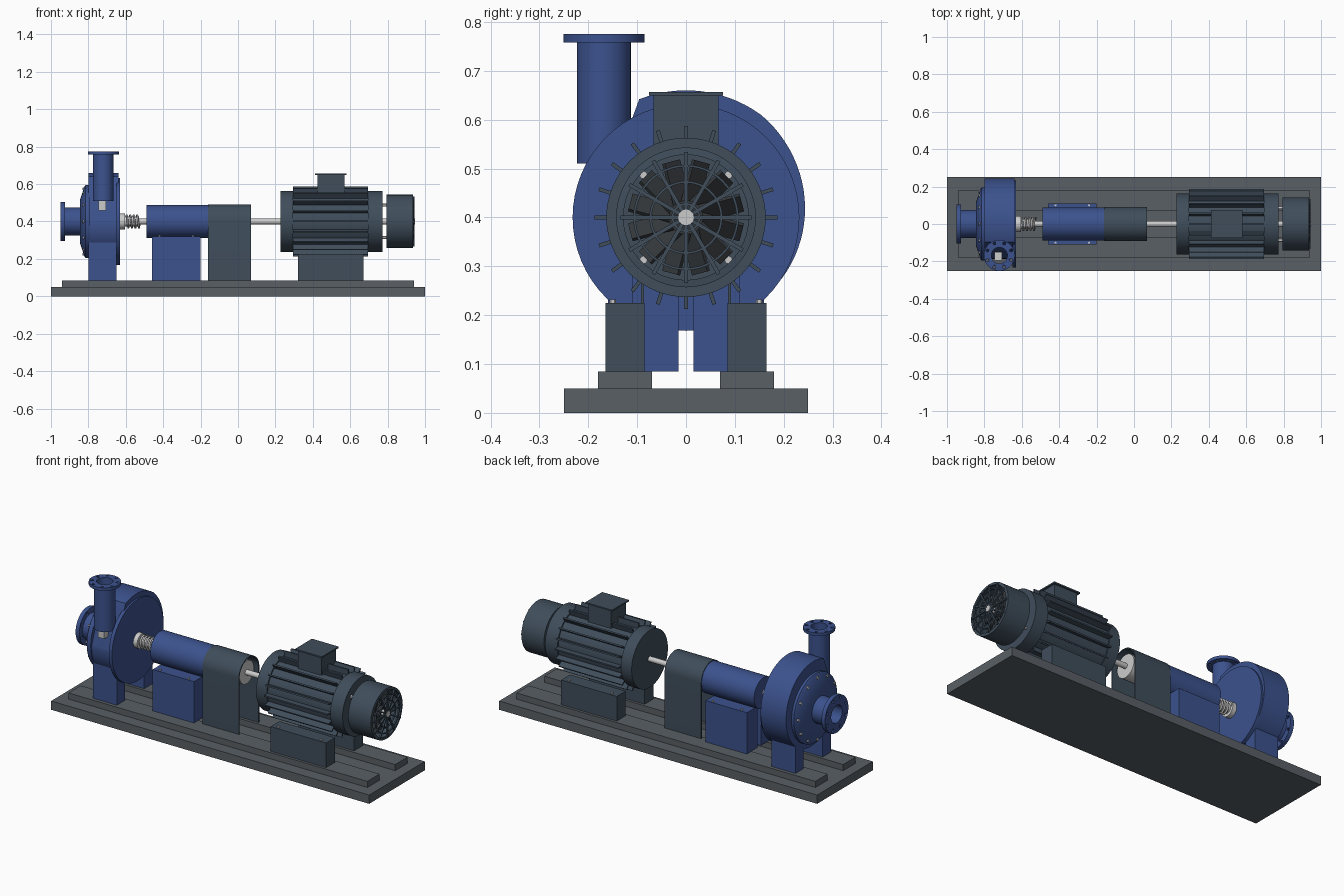
import bpy, bmesh
from math import pi, cos, sin, radians
from mathutils import Matrix, Vector

if "Cube" in bpy.data.objects:
    bpy.data.objects.remove(bpy.data.objects["Cube"])

AZ = 0.40                       # height of the shaft line


def mat(name, c):
    m = bpy.data.materials.new(name)
    m.diffuse_color = (*c, 1)
    m.use_nodes = True
    m.node_tree.nodes["Principled BSDF"].inputs["Base Color"].default_value = m.diffuse_color
    return m


BLUE = mat("blue_paint", (0.045, 0.085, 0.27))
SLATE = mat("slate_paint", (0.05, 0.075, 0.105))
IRON = mat("base_grey", (0.10, 0.115, 0.13))
DARK = mat("dark_fan", (0.035, 0.04, 0.045))
STEEL = mat("steel", (0.55, 0.55, 0.53))


def finish(name, bm, m):
    bmesh.ops.recalc_face_normals(bm, faces=bm.faces)
    me = bpy.data.meshes.new(name)
    bm.to_mesh(me)
    bm.free()
    me.shade_smooth()
    me.set_sharp_from_angle(angle=radians(30))
    me.materials.append(m)
    ob = bpy.data.objects.new(name, me)
    bpy.context.collection.objects.link(ob)
    return ob


def add_box(bm, lo, hi, mtx=Matrix()):
    lo, hi = Vector(lo), Vector(hi)
    s = Matrix.Diagonal((*(hi - lo), 1))
    bmesh.ops.create_cube(bm, size=1, matrix=mtx @ Matrix.Translation((lo + hi) / 2) @ s)


def box(name, lo, hi, m, both=False):
    bm = bmesh.new()
    add_box(bm, lo, hi)
    if both:                    # mirrored twin across y = 0
        add_box(bm, (lo[0], -hi[1], lo[2]), (hi[0], -lo[1], hi[2]))
    return finish(name, bm, m)


def add_lathe(bm, prof, at=None, n=48, ring=False):
    """Revolve (position, radius) points about x, or about z through `at`."""
    rows = []
    for p, r in prof:
        row = []
        for i in range(n if r > 0 else 1):
            a = 2 * pi * i / n
            co = (p, r * cos(a), AZ + r * sin(a)) if at is None else (at[0] + r * cos(a), at[1] + r * sin(a), p)
            row.append(bm.verts.new(co))
        rows.append(row)
    pairs = list(zip(rows, rows[1:])) + ([(rows[-1], rows[0])] if ring else [])
    for A, B in pairs:
        for i in range(n):
            j = (i + 1) % n
            f = [A[i % len(A)], A[j % len(A)], B[j % len(B)], B[i % len(B)]]
            bm.faces.new(list(dict.fromkeys(f)))


def lathe(name, prof, m, **kw):
    bm = bmesh.new()
    add_lathe(bm, prof, **kw)
    return finish(name, bm, m)


def rod(name, a, b, r, m, **kw):
    return lathe(name, [(a, 0), (a, r), (b, r), (b, 0)], m, **kw)


def rot(a):                     # turn about the shaft line
    return Matrix.Translation((0, 0, AZ)) @ Matrix.Rotation(a, 4, 'X')


def cylinders(name, points, r, depth, m, axis='X', n=12):
    bm = bmesh.new()
    R = Matrix.Rotation(pi / 2, 4, 'Y') if axis == 'X' else Matrix()
    for p in points:
        bmesh.ops.create_cone(bm, cap_ends=True, segments=n, radius1=r, radius2=r, depth=depth,
                              matrix=Matrix.Translation(p) @ R)
    return finish(name, bm, m)


def circle_x(x, r, n, off=0.0):
    return [(x, r * cos(off + 2 * pi * i / n), AZ + r * sin(off + 2 * pi * i / n)) for i in range(n)]


def drill(ob, points, r, axis):
    c = cylinders(ob.name + "_cutter", points, r, 0.06, IRON, axis)
    c.hide_render = True
    c.hide_viewport = True
    b = ob.modifiers.new("holes", 'BOOLEAN')
    b.object = c
    b.solver = 'EXACT'


# Base plate and rails
box("base_plate", (-1, -0.25, 0), (1, 0.25, 0.05), IRON)
box("base_rails", (-0.94, 0.07, 0.05), (0.94, 0.18, 0.085), IRON, True)

# Volute: growing spiral slab
bm = bmesh.new()
N = 72
loop = []
for i in range(N):
    t = i / (N - 1)
    a = pi + t * 2 * pi * 0.81
    r = 0.185 + 0.075 * min(t, 0.8) / 0.8
    loop.append((r * cos(a), AZ + r * sin(a)))
lo = [bm.verts.new((-0.80, y, z)) for y, z in loop]
hi = [bm.verts.new((-0.64, y, z)) for y, z in loop]
bm.faces.new(lo)
bm.faces.new(hi)
for i in range(N):
    j = (i + 1) % N
    bm.faces.new([lo[i], lo[j], hi[j], hi[i]])
finish("volute_casing", bm, BLUE)
rod("casing_back_plate", -0.65, -0.63, 0.232, BLUE, n=64)
box("pump_feet", (-0.80, 0.085, 0.085), (-0.65, 0.16, 0.30), BLUE, True)

# Suction cover, nozzle and flange
lathe("suction_cover", [(-0.79, 0), (-0.79, 0.195), (-0.815, 0.195), (-0.822, 0.185),
                        (-0.845, 0.115), (-0.845, 0)], BLUE, n=64)
lathe("suction_nozzle", [(-0.84, 0.075), (-0.93, 0.075), (-0.93, 0.05), (-0.84, 0.05)], BLUE, ring=True)
fl = lathe("suction_flange", [(-0.925, 0.105), (-0.948, 0.105), (-0.948, 0.05), (-0.925, 0.05)], BLUE, ring=True)
drill(fl, circle_x(-0.937, 0.09, 8, pi / 8), 0.008, 'X')
cylinders("cover_bolts", circle_x(-0.822, 0.175, 12), 0.008, 0.02, STEEL, n=6)

# Discharge pipe and flange
DX, DY = -0.72, -0.168
lathe("discharge_pipe", [(0.51, 0.055), (0.765, 0.055), (0.765, 0.043), (0.51, 0.043)], BLUE, at=(DX, DY), ring=True)
fl = lathe("discharge_flange", [(0.758, 0.083), (0.775, 0.083), (0.775, 0.043), (0.758, 0.043)], BLUE,
           at=(DX, DY), ring=True)
drill(fl, [(DX + 0.069 * cos(pi / 8 + i * pi / 4), DY + 0.069 * sin(pi / 8 + i * pi / 4), 0.766) for i in range(8)],
      0.007, 'Z')
box("impeller_tip", (-0.745, -0.195, 0.46), (-0.705, -0.15, 0.51), STEEL)

# Shaft, seal ring and spring
rod("shaft", -0.64, 0.24, 0.015, STEEL, n=24)
lathe("seal_rings", [(-0.63, 0), (-0.63, 0.042), (-0.605, 0.042), (-0.605, 0.026), (-0.53, 0.026),
                     (-0.53, 0)], STEEL, n=32)
cu = bpy.data.curves.new("seal_spring", 'CURVE')
cu.dimensions = '3D'
cu.bevel_depth = 0.005
cu.bevel_resolution = 2
sp = cu.splines.new('POLY')
sp.points.add(72)
for i, p in enumerate(sp.points):
    a = i / 72 * 8 * pi
    p.co = (-0.60 + 0.075 * i / 72, 0.034 * cos(a), AZ + 0.034 * sin(a), 1)
cu.materials.append(STEEL)
bpy.context.collection.objects.link(bpy.data.objects.new("seal_spring", cu))

# Bearing housing with feet
rod("bearing_housing", -0.49, -0.15, 0.088, BLUE, n=64)
box("bearing_feet", (-0.46, 0.015, 0.085), (-0.20, 0.11, 0.32), BLUE, True)
cylinders("bearing_foot_bolts", [(x, s * 0.1, 0.322) for x in (-0.42, -0.24) for s in (-1, 1)],
          0.006, 0.01, STEEL, 'Z', 6)

# Coupling under an inverted-U guard
lathe("coupling", [(-0.14, 0), (-0.14, 0.045), (-0.075, 0.045), (-0.075, 0.065), (-0.045, 0.065), (-0.045, 0.055),
                   (-0.035, 0.055), (-0.035, 0.065), (0.055, 0.065), (0.055, 0)], STEEL)
bm = bmesh.new()
arc = [(cos(pi * i / 24), sin(pi * i / 24)) for i in range(25)]
prof = [[(r, 0.085)] + [(r * c, AZ + r * s) for c, s in arc] + [(-r, 0.085)] for r in (0.092, 0.086)]
ring = prof[0] + prof[1][::-1]
A, B = [[bm.verts.new((x, y, z)) for y, z in ring] for x in (-0.16, 0.07)]
K = len(ring)
for i in range(K):
    j = (i + 1) % K
    bm.faces.new([A[i], A[j], B[j], B[i]])
for i in range(K // 2 - 1):
    for V in (A, B):
        bm.faces.new([V[i], V[i + 1], V[K - 2 - i], V[K - 1 - i]])
finish("coupling_guard", bm, SLATE)

# Motor body, fins, feet
lathe("motor_body", [(0.228, 0), (0.228, 0.163), (0.295, 0.163), (0.295, 0.155), (0.695, 0.155), (0.695, 0.163),
                     (0.772, 0.163), (0.772, 0)], SLATE, n=64)
bm = bmesh.new()
for i in range(20):
    add_box(bm, (0.295, -0.004, 0.145), (0.695, 0.004, 0.187), rot(i * pi / 10))
finish("cooling_fins", bm, SLATE)
box("motor_feet", (0.32, 0.085, 0.085), (0.67, 0.165, 0.225), SLATE, True)
cylinders("motor_foot_bolts", [(x, s * 0.15, 0.227) for x in (0.36, 0.63) for s in (-1, 1)],
          0.007, 0.01, STEEL, 'Z', 6)

# Terminal box
box("terminal_box", (0.425, -0.066, 0.545), (0.57, 0.066, 0.65), SLATE)
box("terminal_box_lid", (0.412, -0.076, 0.649), (0.58, 0.076, 0.657), SLATE)

# Fan cowl, standoffs, fan and grille
cylinders("cowl_standoffs", circle_x(0.79, 0.123, 4, pi / 4), 0.008, 0.045, STEEL)
lathe("fan_cowl", [(0.793, 0), (0.793, 0.143), (0.935, 0.143), (0.937, 0.128), (0.928, 0.128), (0.928, 0.137),
                   (0.80, 0.137), (0.80, 0)], SLATE, n=64)
bm = bmesh.new()
add_lathe(bm, [(0.80, 0), (0.80, 0.035), (0.91, 0.035), (0.91, 0)], n=32)
for i in range(12):
    add_box(bm, (-0.004, -0.022, 0.03), (0.004, 0.022, 0.118),
            rot((i + 0.5) * pi / 6) @ Matrix.Translation((0.88, 0, 0)) @ Matrix.Rotation(0.75, 4, 'Z'))
finish("fan", bm, DARK)
bm = bmesh.new()
for i in range(12):
    add_box(bm, (0.933, -0.004, 0.012), (0.943, 0.004, 0.134), rot(i * pi / 6))
for r in (0.03, 0.075, 0.108):
    add_lathe(bm, [(0.934, r), (0.942, r), (0.942, r - 0.005), (0.934, r - 0.005)], ring=True)
finish("fan_grille", bm, SLATE)
rod("fan_shaft_end", 0.77, 0.946, 0.016, STEEL, n=24)
